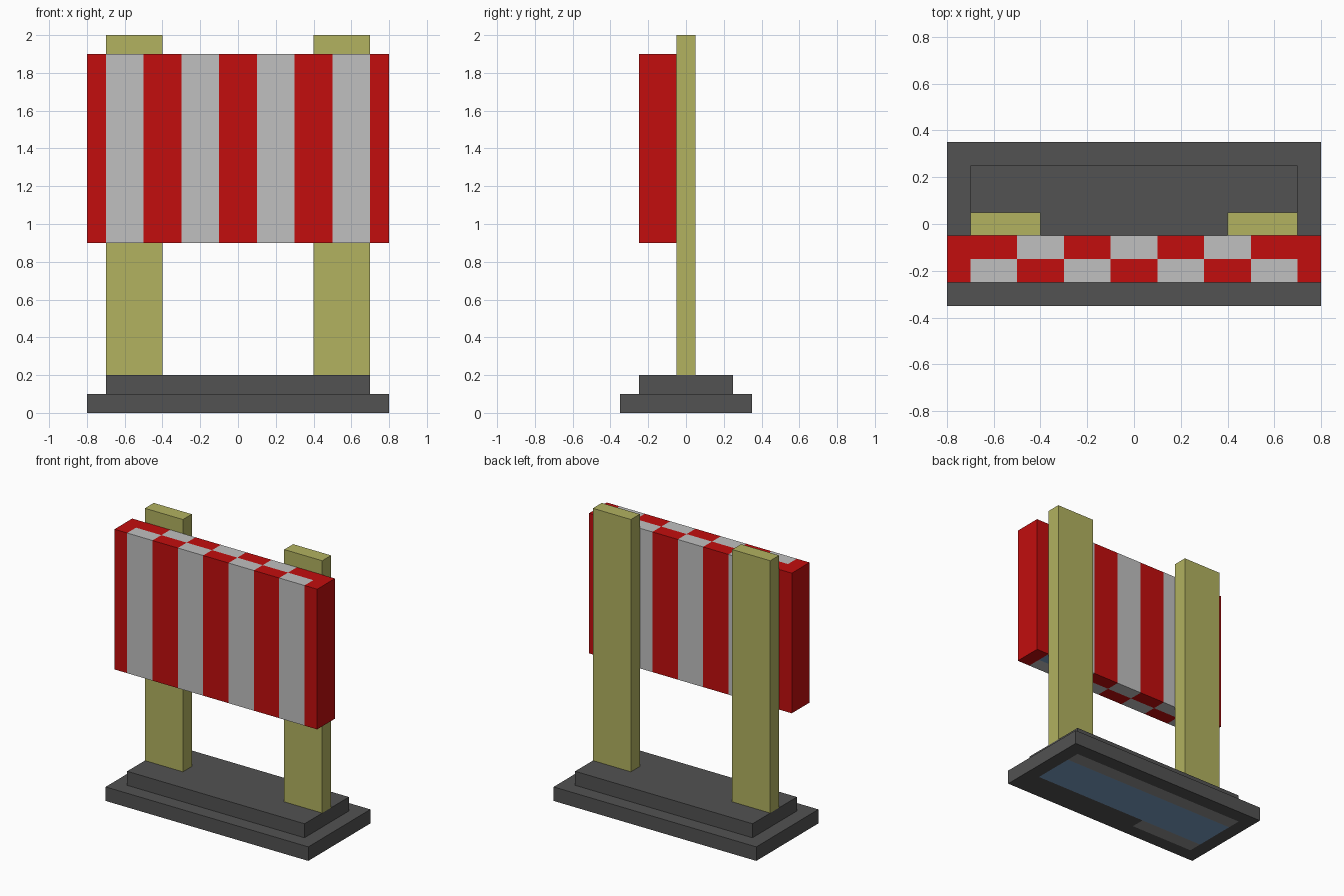
import bpy, bmesh
from mathutils import Vector

cube = bpy.data.objects.get("Cube")
if cube:
    bpy.data.objects.remove(cube, do_unlink=True)


def material(name, rgb):
    """Flat material from 0-255 sRGB values."""
    lin = [((c / 255 + 0.055) / 1.055) ** 2.4 for c in rgb]
    m = bpy.data.materials.new(name)
    m.use_nodes = True
    m.diffuse_color = (*lin, 1)
    m.node_tree.nodes["Principled BSDF"].inputs["Base Color"].default_value = (*lin, 1)
    return m


red = material("red", (194, 13, 13))
silver = material("silver_grey", (192, 192, 192))
wood = material("pale_wood", (178, 178, 96))
charcoal = material("charcoal", (82, 82, 82))
blue = material("dusty_blue", (124, 160, 198))
mid_grey = material("mid_grey", (148, 148, 148))


def box(name, lo, hi, mats, x_cuts=(), y_cuts=(), rule=None):
    """Box between two corners, cut along x and y, coloured face by face with a rule."""
    lo, hi = Vector(lo), Vector(hi)
    bm = bmesh.new()
    bmesh.ops.create_cube(bm, size=1)
    for v in bm.verts:
        v.co = (lo + hi) / 2 + v.co * (hi - lo)
    for axis, cuts in ((Vector((1, 0, 0)), x_cuts), (Vector((0, 1, 0)), y_cuts)):
        for c in cuts:
            bmesh.ops.bisect_plane(bm, geom=bm.verts[:] + bm.edges[:] + bm.faces[:],
                                   plane_co=axis * c, plane_no=axis)
    bm.normal_update()
    if rule:
        for f in bm.faces:
            f.material_index = rule(f.calc_center_median(), f.normal)
    mesh = bpy.data.meshes.new(name)
    bm.to_mesh(mesh)
    bm.free()
    for m in mats:
        mesh.materials.append(m)
    obj = bpy.data.objects.new(name, mesh)
    bpy.context.collection.objects.link(obj)
    return obj


# Striped board: the front and back layers carry alternating stripes
def board_rule(c, n):
    k = abs(round(c.x / 0.2))
    if c.y < -0.15 or abs(n.x) > 0.5:
        return k % 2
    if n.z < -0.5 and k == 3:
        return 2
    return 1 if k in (0, 2) else 0


box("striped_board", (-0.8, -0.25, 0.9), (0.8, -0.05, 1.9), (red, silver, blue),
    [i / 10 for i in range(-7, 8, 2)], [-0.15], board_rule)

# Posts behind the board
for name, side in (("left_post", 1), ("right_post", -1)):
    box(name, (side * 0.55 - 0.15, -0.05, 0.2), (side * 0.55 + 0.15, 0.05, 2.0), [wood])


# Stepped base: the underside of the lower slab has an inner panel
def underside_rule(c, n):
    if n.z > -0.5 or abs(c.x) > 0.7 or abs(c.y) > 0.25:
        return 0
    if c.y > 0.15:
        return 2
    if c.y < -0.15:
        return 2 if c.x < -0.2 else 0
    return 1


box("base_slab", (-0.8, -0.35, 0), (0.8, 0.35, 0.1), (charcoal, blue, mid_grey),
    (-0.7, -0.2, 0.7), (-0.25, -0.15, 0.15, 0.25), underside_rule)
box("base_step", (-0.7, -0.25, 0.1), (0.7, 0.25, 0.2), [charcoal])
